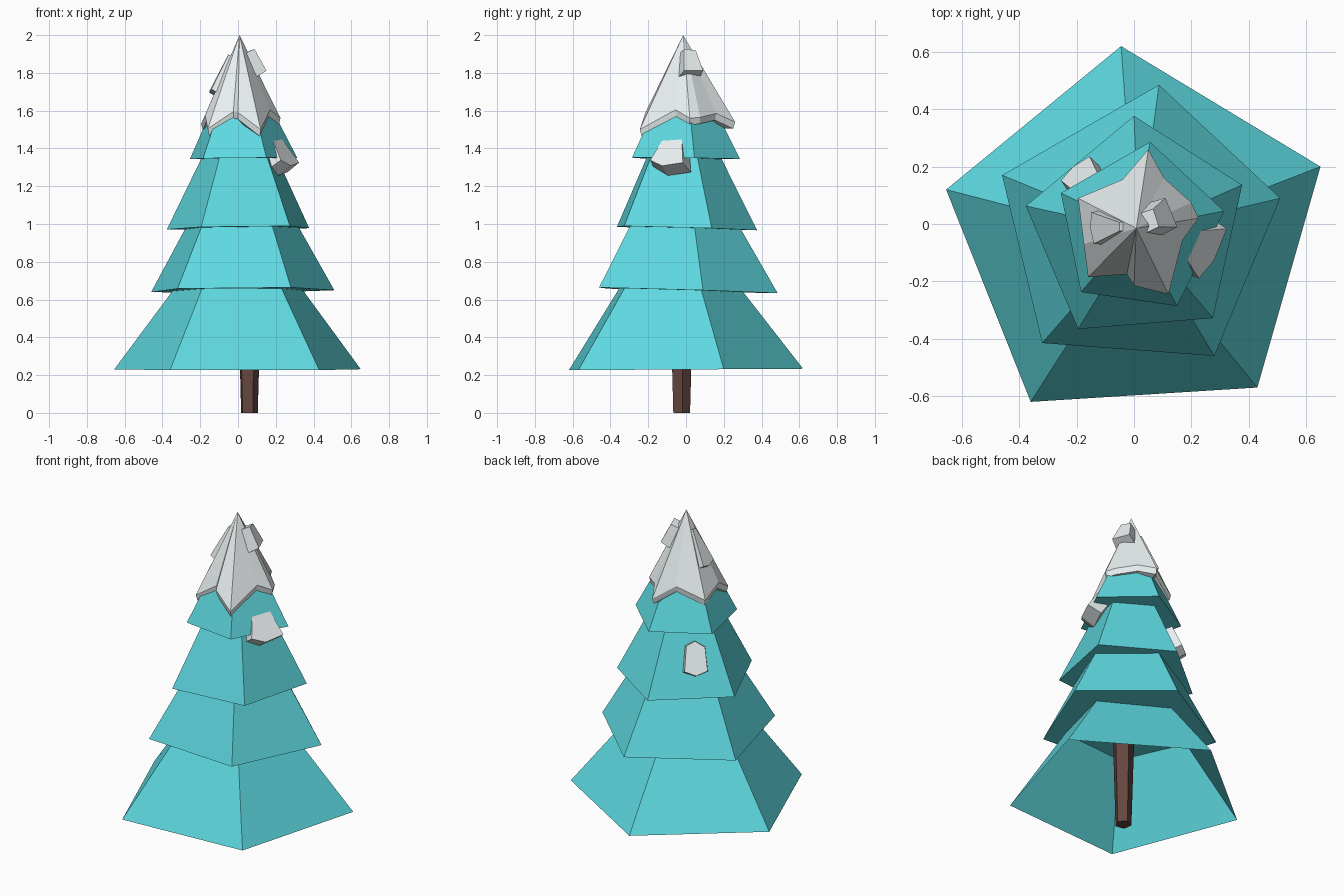
import bpy, bmesh, math
from mathutils import Vector

if "Cube" in bpy.data.objects:
    bpy.data.objects.remove(bpy.data.objects["Cube"])


def material(name, rgb):
    m = bpy.data.materials.new(name)
    m.diffuse_color = (*rgb, 1)
    m.use_nodes = True
    m.node_tree.nodes["Principled BSDF"].inputs["Base Color"].default_value = m.diffuse_color
    return m


NEEDLES = material("needles", (0.11, 0.69, 0.74))
SNOW = material("snow", (0.82, 0.87, 0.88))
BARK = material("bark", (0.13, 0.06, 0.05))


def loft(name, rings, mat, cap_start=True, cap_end=True):
    """Skin a list of rings (a one-point ring is an apex)."""
    bm = bmesh.new()
    vr = [[bm.verts.new(p) for p in ring] for ring in rings]
    for a, b in zip(vr, vr[1:]):
        n = max(len(a), len(b))
        for i in range(n):
            j = (i + 1) % n
            if len(b) == 1:
                bm.faces.new((a[i], a[j], b[0]))
            elif len(a) == 1:
                bm.faces.new((a[0], b[j], b[i]))
            else:
                bm.faces.new((a[i], a[j], b[j], b[i]))
    if cap_start and len(vr[0]) > 2:
        bm.faces.new(vr[0][::-1])
    if cap_end and len(vr[-1]) > 2:
        bm.faces.new(vr[-1])
    bmesh.ops.recalc_face_normals(bm, faces=bm.faces)
    me = bpy.data.meshes.new(name)
    bm.to_mesh(me)
    bm.free()
    me.materials.append(mat)
    ob = bpy.data.objects.new(name, me)
    bpy.context.collection.objects.link(ob)
    return ob


def pentagon(cx, cy, r, z, start=90):
    return [(cx + r * math.cos(math.radians(start + 72 * i)),
             cy + r * math.sin(math.radians(start + 72 * i)), z) for i in range(5)]


# Trunk, narrowing slightly to the ground
loft("trunk", [pentagon(0.058, -0.025, 0.047, 0, 80),
               pentagon(0.058, -0.025, 0.066, 0.66, 80)], BARK)

# Branch tiers: corners, base height, tilt (dz/dx, dz/dy), neck scale, neck height
tiers = [
    ([(-.045, .62), (-.655, .12), (-.36, -.62), (.43, -.57), (.65, .20)],
     .23, (0, .006), .525, .655),
    ([(.087, .485), (-.46, .17), (-.32, -.415), (.28, -.46), (.51, .09)],
     .648, (.008, -.03), .62, .982),
    ([(0, .377), (-.377, .063), (-.195, -.366), (.275, -.328), (.377, .136)],
     .977, (.012, -.027), .53, 1.352),
    ([(.056, .286), (-.255, .108), (-.185, -.237), (.15, -.286), (.314, .045)],
     1.347, (.01, -.01), 0, 1.94),
]
for k, (pts, z0, (tx, ty), s, z1) in enumerate(tiers):
    cx, cy = (sum(p[i] for p in pts) / 5 for i in (0, 1))
    base = [(x, y, z0 + tx * x + ty * y) for x, y in pts]
    if s:
        neck = [(cx + (x - cx) * s, cy + (y - cy) * s, z1 - .02 * (y - cy)) for x, y in pts]
    else:
        neck = [(0.008, -0.015, z1)]
    loft(f"branch_tier_{k + 1}", [base, neck], NEEDLES, cap_start=k > 0, cap_end=False)

# Snow cap with a jagged, thick rim
rim = [(.05, .26, 1.54), (-.04, .155, 1.60), (-.195, .09, 1.53), (-.175, -.07, 1.575),
       (-.16, -.185, 1.505), (-.025, -.175, 1.595), (0, -.215, 1.59), (.12, -.245, 1.50),
       (.17, -.055, 1.605), (.225, .02, 1.56), (.20, .075, 1.565), (.105, .16, 1.585)]
lower = [(x * .96, y * .96, z - .035) for x, y, z in rim]
inner = [(x * .7, y * .7, z) for x, y, z in lower]
loft("snow_cap", [[(0.008, -0.015, 2.0)], rim, lower, inner], SNOW)


def clump(name, centre, azimuth, tilt, outline, thick):
    """Snow slab lying on a slope: outline is (across, up-slope)."""
    a, t = math.radians(azimuth), math.radians(tilt)
    r, z = Vector((math.cos(a), math.sin(a), 0)), Vector((0, 0, 1))
    u = Vector((-math.sin(a), math.cos(a), 0))
    v = z * math.cos(t) - r * math.sin(t)
    n = r * math.cos(t) + z * math.sin(t)
    c = Vector(centre)
    outer = [c + u * p + v * q for p, q in outline]
    base = [c + u * p * 1.1 + v * q * 1.04 - n * thick for p, q in outline]
    loft(name, [base, outer], SNOW)


# Loose snow clumps on the branches
clump("snow_clump_right", (.232, -.08, 1.41), -27, 32,
      [(-.10, -.085), (-.02, -.12), (.098, -.10), (.06, .02), (.04, .09), (-.01, .105), (-.05, .08)], .09)
clump("snow_clump_back", (-.185, .17, 1.2), 130, 24,
      [(-.065, -.075), (0, -.10), (.065, -.075), (.055, .06), (0, .095), (-.05, .07)], .06)
# Snow ridges on the cap
clump("snow_ridge_right", (.105, .03, 1.865), 22, 27,
      [(-.055, -.06), (.055, -.06), (.035, .06), (-.03, .07)], .065)
clump("snow_ridge_left", (-.105, -.012, 1.79), 183, 27,
      [(-.055, -.09), (0, -.105), (.055, -.085), (.015, .12), (-.015, .12)], .045)
